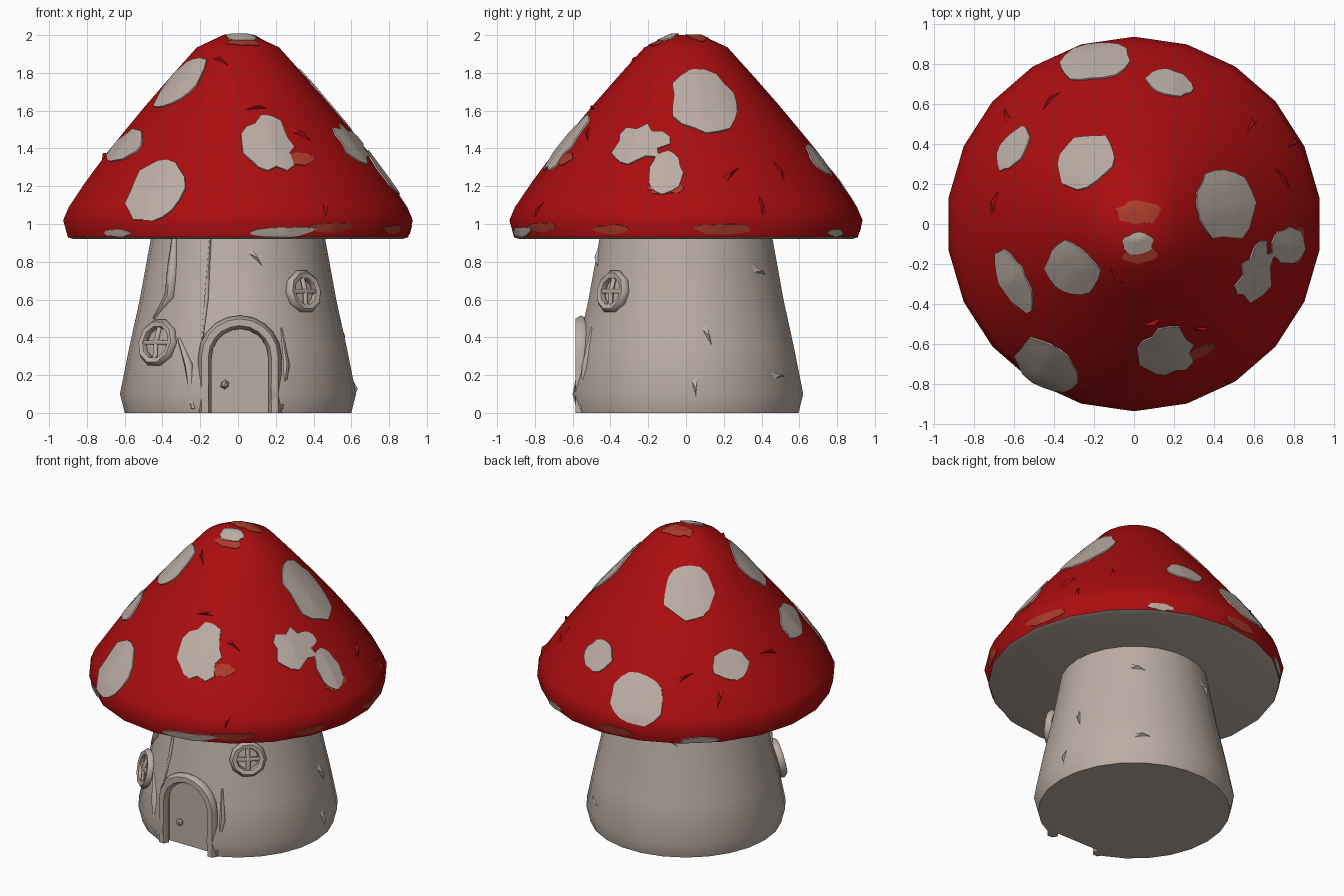
import bpy, bmesh, math, random
from mathutils import Vector
from mathutils.bvhtree import BVHTree

random.seed(4)
cube = bpy.data.objects.get("Cube")
if cube:
    bpy.data.objects.remove(cube, do_unlink=True)


def material(name, rgb):
    m = bpy.data.materials.new(name)
    m.use_nodes = True
    m.diffuse_color = (*rgb, 1)
    m.node_tree.nodes["Principled BSDF"].inputs["Base Color"].default_value = (*rgb, 1)
    return m


RED = material("cap red", (0.41, 0.004, 0.005))
CREAM = material("warm grey cream", (0.50, 0.42, 0.37))
FRINGE = material("faded red", (0.42, 0.045, 0.025))


def activate(ob):
    bpy.ops.object.select_all(action='DESELECT')
    ob.select_set(True)
    bpy.context.view_layer.objects.active = ob


def finish(name, bm, mats, angle=40):
    me = bpy.data.meshes.new(name)
    bm.to_mesh(me)
    bm.free()
    ob = bpy.data.objects.new(name, me)
    bpy.context.collection.objects.link(ob)
    for m in mats:
        me.materials.append(m)
    if angle:
        activate(ob)
        bpy.ops.object.shade_smooth_by_angle(angle=math.radians(angle))
    return ob


def lathe(profile, sides, turn=0.0):
    bm = bmesh.new()
    rings = []
    for r, z in profile:
        rings.append([bm.verts.new((r * math.cos(turn + math.tau * i / sides),
                                    r * math.sin(turn + math.tau * i / sides), z))
                      for i in range(sides)])
    for a, b in zip(rings, rings[1:]):
        for i in range(sides):
            j = (i + 1) % sides
            bm.faces.new((a[i], a[j], b[j], b[i]))
    bm.faces.new(rings[0][::-1])
    bm.faces.new(rings[-1])
    bm.normal_update()
    return bm


def frame_at(tree, centre):
    """Surface point with sideways, upslope and outward directions."""
    c, n, _, _ = tree.find_nearest(Vector(centre))
    side = Vector((0, 0, 1)).cross(n)
    side = side.normalized() if side.length > 0.3 else Vector((1, 0, 0))
    return c, side, n.cross(side).normalized(), n


def patch(name, tree, centre, wide, tall, mat, lift=0.008, rough=0.1):
    """Thin irregular plate that hugs the surface."""
    c, side, up, n = frame_at(tree, centre)
    seg = 18
    jitter = [1 + random.uniform(-rough, rough) for _ in range(seg)]
    bm = bmesh.new()
    middle = bm.verts.new(c + n * lift)
    last = None
    for k in (0.25, 0.5, 0.75, 1.0, 1.01):
        ring = []
        for i in range(seg):
            a = math.tau * i / seg
            f = k * jitter[i]
            p = c + side * (wide * f * math.cos(a)) + up * (tall * f * math.sin(a))
            hit, hn, _, _ = tree.find_nearest(p)
            ring.append(bm.verts.new(hit + hn * (lift if k <= 1 else -0.004)))
        for i in range(seg):
            j = (i + 1) % seg
            if last:
                bm.faces.new((last[i], ring[i], ring[j], last[j]))
            else:
                bm.faces.new((middle, ring[i], ring[j]))
        last = ring
    return finish(name, bm, [mat], 60)


def chip(name, tree, centre, size, spin, mat):
    """Small raised three-cornered fold on the surface."""
    c, side, up, n = frame_at(tree, centre)
    bm = bmesh.new()
    base = []
    for a, f in ((0, 1.0), (0.6, 0.7), (3.3, 0.8)):
        p = c + (side * math.cos(a + spin) + up * math.sin(a + spin)) * size * f
        hit, hn, _, _ = tree.find_nearest(p)
        base.append(bm.verts.new(hit - hn * 0.006))
    tip = bm.verts.new(c + n * 0.02)
    for i in range(3):
        bm.faces.new((base[i], base[(i + 1) % 3], tip))
    bmesh.ops.recalc_face_normals(bm, faces=bm.faces)
    return finish(name, bm, [mat], 0)


def tube(name, points, radius, mat, radii=None, cyclic=False):
    cu = bpy.data.curves.new(name, 'CURVE')
    cu.dimensions = '3D'
    cu.bevel_depth = radius
    cu.bevel_resolution = 1
    cu.use_fill_caps = True
    sp = cu.splines.new('POLY')
    sp.points.add(len(points) - 1)
    for i, p in enumerate(points):
        sp.points[i].co = (*p, 1)
        sp.points[i].radius = radii[i] if radii else 1
    sp.use_cyclic_u = cyclic
    cu.materials.append(mat)
    ob = bpy.data.objects.new(name, cu)
    bpy.context.collection.objects.link(ob)
    activate(ob)
    bpy.ops.object.convert(target='MESH')
    bpy.ops.object.shade_smooth_by_angle(angle=math.radians(60))
    return ob


# Cap: red outside, cream underneath
cap_bm = lathe([(0.88, 0.92), (0.91, 0.93), (0.935, 1.02), (0.905, 1.09), (0.81, 1.23),
                (0.69, 1.39), (0.60, 1.5), (0.50, 1.62), (0.36, 1.78), (0.22, 1.935),
                (0.08, 2.0)], 22, math.pi / 22)
for f in cap_bm.faces:
    f.material_index = 1 if f.normal.z < -0.9 else 0
cap_tree = BVHTree.FromBMesh(cap_bm)
finish("cap", cap_bm, [RED, CREAM])

# Stem with the doorway cut into the front
stem_bm = lathe([(0.60, 0), (0.625, 0.1), (0.575, 0.35), (0.52, 0.6), (0.46, 0.93)], 26)
stem_tree = BVHTree.FromBMesh(stem_bm)
stem = finish("stem", stem_bm, [CREAM], 35)


def arch(half, spring, bottom):
    curve = [(0.01 + half * math.cos(math.pi * i / 10), spring + half * math.sin(math.pi * i / 10))
             for i in range(11)]
    return [(0.01 + half, bottom)] + curve + [(0.01 - half, bottom)]


cut = bmesh.new()
face = cut.faces.new([cut.verts.new((x, -0.8, z)) for x, z in arch(0.165, 0.3, -0.1)])
grown = bmesh.ops.extrude_face_region(cut, geom=[face])
for v in grown["geom"]:
    if isinstance(v, bmesh.types.BMVert):
        v.co.y = -0.525
bmesh.ops.recalc_face_normals(cut, faces=cut.faces)
cutter = finish("doorway_cutter", cut, [CREAM], 0)
cutter.hide_render = True
mod = stem.modifiers.new("doorway", 'BOOLEAN')
mod.operation = 'DIFFERENCE'
mod.object = cutter
activate(stem)
bpy.ops.object.modifier_apply(modifier=mod.name)
bpy.data.objects.remove(cutter, do_unlink=True)

# Door frame and handle
tube("door_frame", [(x, -0.555, z) for x, z in arch(0.185, 0.295, 0.0)], 0.036, CREAM)
handle = bmesh.new()
bmesh.ops.create_icosphere(handle, subdivisions=1, radius=0.025)
bmesh.ops.translate(handle, verts=handle.verts, vec=(-0.07, -0.535, 0.15))
finish("door_handle", handle, [CREAM])


# Round windows: frame, domed pane and crossbars
def window(name, centre, radius):
    c, side, up, n = frame_at(stem_tree, centre)
    n = Vector((c.x, c.y, 0.1)).normalized()
    c = c + n * 0.012
    ring = [c + (side * math.cos(math.tau * i / 10) + up * math.sin(math.tau * i / 10)) * radius
            for i in range(10)]
    tube(name + "_frame", ring, 0.026, CREAM, cyclic=True)
    for label, d in (("crossbar", side), ("upright", up)):
        tube(name + "_" + label, [c - d * radius, c + n * 0.012, c + d * radius], 0.014, CREAM)


window("left_window", (0.34, -0.38, 0.64), 0.092)
window("right_window", (-0.42, -0.39, 0.37), 0.105)


# Folds running up the stem
def fold(name, path, radius):
    pts = [stem_tree.find_nearest(Vector(p))[0] for p in path]
    tube(name, pts, radius, CREAM, radii=[0.3] + [1] * (len(pts) - 2) + [0.5])


fold("tall_fold", [(-0.44, -0.3, 0.5), (-0.36, -0.37, 0.62), (-0.35, -0.35, 0.75), (-0.34, -0.32, 0.92)], 0.03)
fold("thin_fold", [(-0.2, -0.55, 0.3), (-0.17, -0.5, 0.6), (-0.15, -0.45, 0.92)], 0.012)
fold("side_fold", [(-0.32, -0.48, 0.4), (-0.26, -0.53, 0.25), (-0.24, -0.56, 0.02)], 0.024)
fold("door_fold", [(0.23, -0.5, 0.45), (0.25, -0.52, 0.25), (0.23, -0.56, 0.02)], 0.018)

# Cap spots: centre, half width, half height
spots = [((-0.2, 0.82, 1.18), 0.18, 0.17), ((0.18, 0.71, 1.34), 0.12, 0.10),
         ((-0.24, 0.32, 1.73), 0.16, 0.18), ((-0.61, 0.38, 1.36), 0.12, 0.10),
         ((0.46, 0.10, 1.65), 0.19, 0.21), ((-0.31, -0.23, 1.75), 0.15, 0.18),
         ((-0.61, -0.29, 1.42), 0.17, 0.11), ((-0.45, -0.73, 1.2), 0.17, 0.20),
         ((0.17, -0.66, 1.44), 0.14, 0.17), ((0.63, -0.26, 1.44), 0.15, 0.12),
         ((0.79, -0.11, 1.28), 0.09, 0.14), ((0.02, -0.1, 2.0), 0.08, 0.06)]
for i, (c, w, h) in enumerate(spots):
    patch(f"cap_spot_{i + 1}", cap_tree, c, w, h, CREAM, rough=0.2 if i in (8, 9) else 0.09)

# Faded areas beside spots and along the rim
faded = [((0.03, 0.06, 2.0), 0.12, 0.06), ((0.03, -0.16, 1.97), 0.09, 0.04),
         ((0.34, -0.66, 1.36), 0.08, 0.04), ((0.83, -0.11, 1.2), 0.09, 0.05),
         ((0.5, -0.78, 0.98), 0.13, 0.025), ((0.9, 0.2, 0.97), 0.15, 0.03),
         ((0.83, -0.4, 0.97), 0.1, 0.025), ((-0.1, 0.92, 0.97), 0.12, 0.03)]
for i, (c, w, h) in enumerate(faded):
    patch(f"faded_patch_{i + 1}", cap_tree, c, w, h, FRINGE, 0.004, 0.15)
worn = [((0.25, -0.9, 0.95), 0.18, 0.025), ((-0.65, -0.65, 0.95), 0.1, 0.02),
        ((0.45, 0.8, 0.95), 0.08, 0.02), ((-0.6, 0.7, 0.95), 0.12, 0.02)]
for i, (c, w, h) in enumerate(worn):
    patch(f"worn_rim_{i + 1}", cap_tree, c, w, h, CREAM, 0.006, 0.15)

# Small folds in the cap and stem skin
for i, c in enumerate([(0.1, -0.5, 1.62), (0.45, -0.75, 1.05), (-0.1, -0.3, 1.9), (0.78, 0.25, 1.3),
                       (0.6, 0.5, 1.3), (-0.68, 0.1, 1.35), (-0.65, 0.55, 1.2), (0.35, -0.55, 1.5),
                       (-0.45, 0.65, 1.35), (0.8, 0.4, 1.1)]):
    chip(f"cap_fold_{i + 1}", cap_tree, c, 0.1, 1.2 * i, RED)
for i, c in enumerate([(0.6, 0.05, 0.12), (0.53, 0.12, 0.4), (0.1, -0.47, 0.82), (-0.2, 0.45, 0.75),
                       (0.3, 0.4, 0.75), (0.35, 0.5, 0.2)]):
    chip(f"stem_fold_{i + 1}", stem_tree, c, 0.09, 1.4 + 0.3 * i, CREAM)
